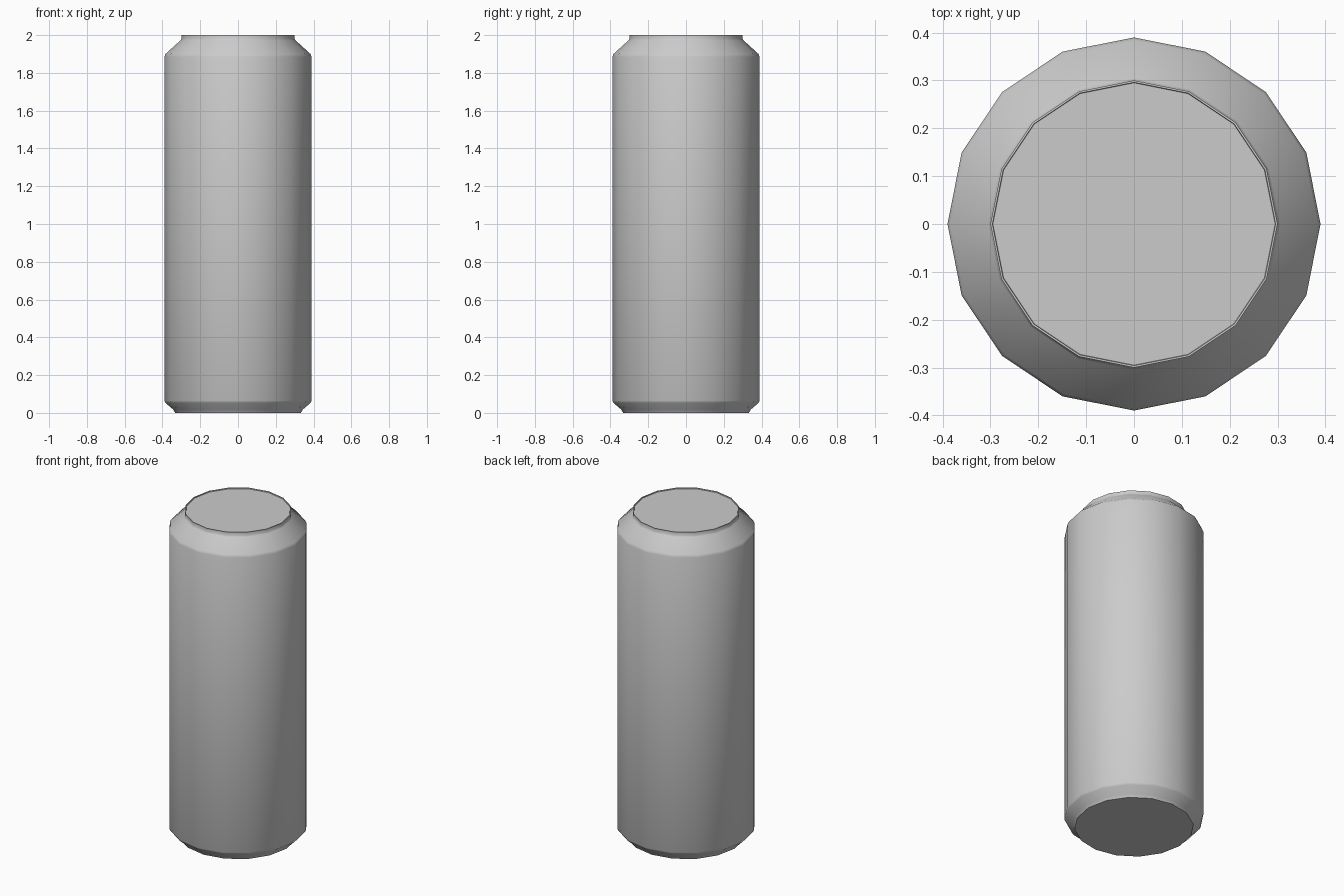
import bpy, bmesh
from math import cos, sin, pi, radians

if "Cube" in bpy.data.objects:
    bpy.data.objects.remove(bpy.data.objects["Cube"])

SIDES = 16

def lathe(name, profile):
    """Revolve (radius, z) points around z and cap both ends."""
    bm = bmesh.new()
    rings = [[bm.verts.new((r * cos(2 * pi * i / SIDES), r * sin(2 * pi * i / SIDES), z))
              for i in range(SIDES)] for r, z in profile]
    for low, high in zip(rings, rings[1:]):
        for i in range(SIDES):
            j = (i + 1) % SIDES
            bm.faces.new((low[i], low[j], high[j], high[i]))
    bm.faces.new(rings[0][::-1])
    bm.faces.new(rings[-1])
    bmesh.ops.recalc_face_normals(bm, faces=bm.faces)
    mesh = bpy.data.meshes.new(name)
    bm.to_mesh(mesh)
    bm.free()
    obj = bpy.data.objects.new(name, mesh)
    bpy.context.collection.objects.link(obj)
    bpy.context.view_layer.objects.active = obj
    obj.select_set(True)
    bpy.ops.object.shade_smooth_by_angle(angle=radians(40))
    obj.select_set(False)
    return obj

# Can: base, chamfered foot, straight wall, sloped shoulder, neck, thin rim and lid
lathe("can_body", [
    (0.333, 0.0), (0.342, 0.017), (0.384, 0.053), (0.39, 0.065),
    (0.39, 1.885), (0.384, 1.9), (0.305, 1.972), (0.30, 1.98),
    (0.30, 2.0), (0.296, 2.0), (0.295, 1.994),
])
